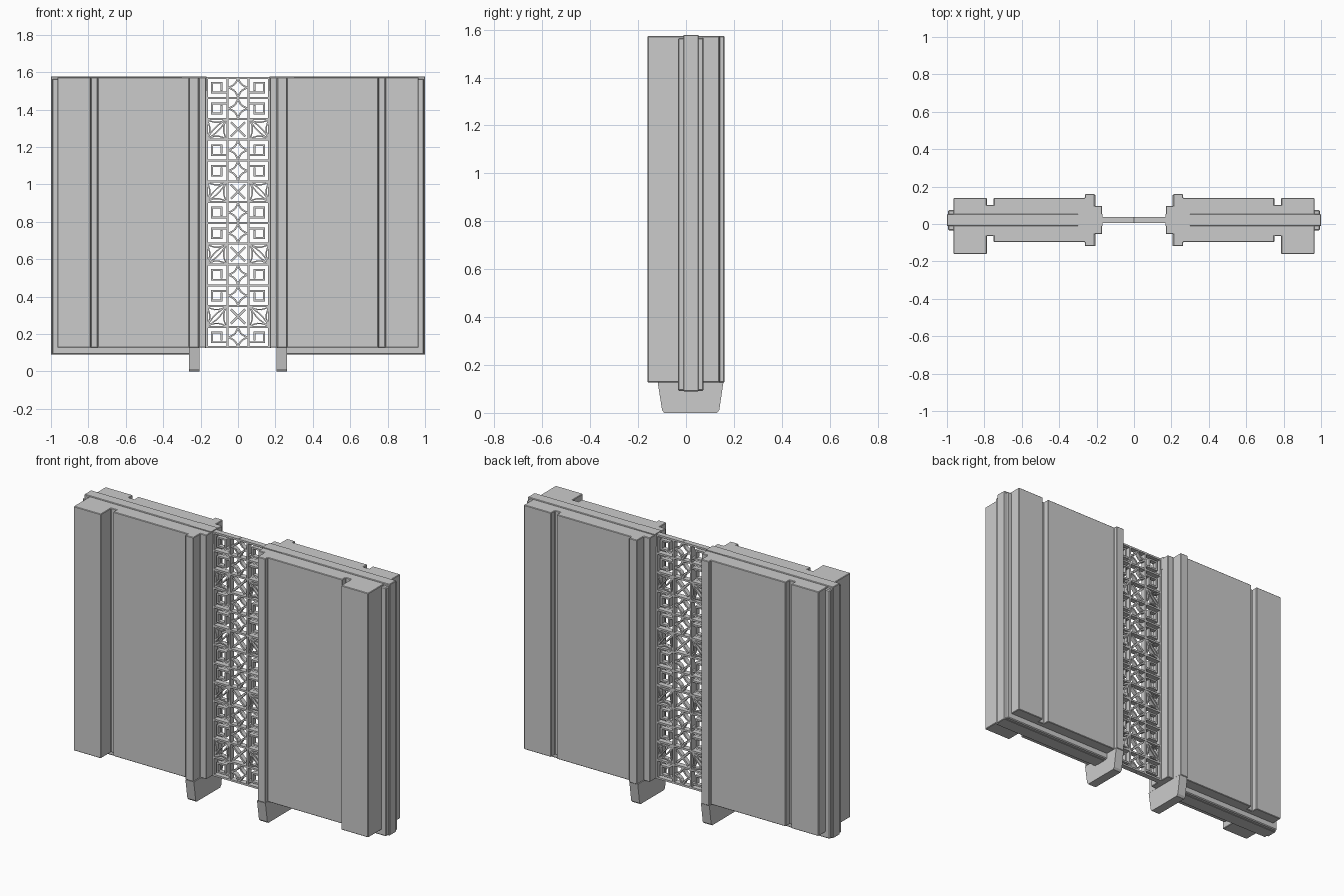
import bpy, bmesh, math
from mathutils import Vector

if "Cube" in bpy.data.objects:
    bpy.data.objects.remove(bpy.data.objects["Cube"])

TOP, BASE, LIP = 1.573, 0.127, 0.09


def make_object(name, bm):
    bmesh.ops.recalc_face_normals(bm, faces=bm.faces)
    me = bpy.data.meshes.new(name)
    bm.to_mesh(me)
    bm.free()
    ob = bpy.data.objects.new(name, me)
    bpy.context.collection.objects.link(ob)
    return ob


def prism(bm, pts, offset):
    """Extrude a closed outline of 3D points along offset."""
    f = bm.faces.new([bm.verts.new(p) for p in pts])
    ext = bmesh.ops.extrude_face_region(bm, geom=[f], use_keep_orig=True)
    bmesh.ops.translate(bm, vec=offset,
                        verts=[v for v in ext['geom'] if isinstance(v, bmesh.types.BMVert)])


def part(name, outline, offset, bevel=0.0):
    """One part on the right, mirrored to the left."""
    bm = bmesh.new()
    prism(bm, outline, offset)
    ob = make_object(name, bm)
    if bevel:
        b = ob.modifiers.new("bevel", 'BEVEL')
        b.width, b.segments = bevel, 1
    ob.modifiers.new("mirror", 'MIRROR')
    return ob


def box(name, x0, x1, y0, y1, z0, z1, bevel=0.0):
    return part(name, [(x0, y0, z0), (x1, y0, z0), (x1, y1, z0), (x0, y1, z0)],
                (0, 0, z1 - z0), bevel)


# Wall panel: plan outline with inner step, rib, grooves and thick outer pilaster
plan = [(.17, -.053), (.21, -.053), (.21, -.118), (.262, -.118), (.262, -.096),
        (.75, -.096), (.75, -.064), (.787, -.064), (.787, -.16), (.965, -.16),
        (.965, .139), (.787, .139), (.787, .102), (.75, .102), (.75, .139),
        (.262, .139), (.262, .16), (.21, .16), (.21, .096), (.17, .096)]
part("wall_panel", [(x, y, BASE) for x, y in plan], (0, 0, TOP - BASE), 0.003)

# Tongue around the outer edge and bottom, with a raised core strip
box("edge_tongue", .25, .994, -.034, .074, LIP + .002, TOP - .008, 0.005)
box("core_strip", .25, 1.0, -.011, .053, LIP, 1.578, 0.003)
box("core_top", .168, .3, -.011, .053, 1.5, 1.578)

# Tapered foot beneath each rib
part("rib_foot", [(.207, -.118, BASE), (.207, .156, BASE),
                  (.207, .139, .012), (.207, .129, 0),
                  (.207, -.091, 0), (.207, -.1, .012)], (.055, 0, 0))

# Lattice screen between the panels
Y0, Y1 = .005, .037
bm = bmesh.new()


def bars(pts, w, inset=0.0):
    """Rectangular bars following an x, z polyline."""
    for a, b in zip(pts, pts[1:]):
        a, b = Vector(a), Vector(b)
        d = (b - a).normalized() * w / 2
        n = Vector((-d.y, d.x))
        q = [a - d + n, b + d + n, b + d - n, a - d - n]
        prism(bm, [(p.x, Y0 + inset, p.y) for p in q], (0, Y1 - Y0 - 2 * inset, 0))


def bow(a, b, sag, n=5):
    """Curve from a to b, bent sideways by sag."""
    a, b = Vector(a), Vector(b)
    side = Vector((a.y - b.y, b.x - a.x)).normalized()
    return [a.lerp(b, i / n) + side * sag * math.sin(math.pi * i / n) for i in range(n + 1)]


ROWS = 13
ch = (TOP - BASE) / ROWS
cw = .114
for i in range(ROWS + 1):
    z = min(max(TOP - i * ch, BASE + .005), TOP - .005)
    bars([(-.17, z), (.17, z)], .011)
for x in (-.166, -.057, .057, .166):
    bars([(x, BASE + .005), (x, TOP - .005)], .011)

square = [(-1, -1), (1, -1), (1, 1), (-1, 1), (-1, -1)]
diamond = [(0, -1), (1, 0), (0, 1), (-1, 0), (0, -1)]
bracket = [(1, .5), (-.5, .5), (-.5, -.5), (.5, -.5), (.5, .25)]
for r in range(ROWS):
    for c in (-1, 0, 1):
        cx, cz = c * cw, TOP - (r + .5) * ch
        s = .052

        def place(pts, mx=1, mz=1):
            return [(cx + p[0] * s * mx, cz + p[1] * s * mz) for p in pts]

        if r % 3 == 2 and c == 0:          # crossed bars
            bars(place([(-.65, -.65), (.65, .65)]), .012, .003)
            bars(place([(-.65, .65), (.65, -.65)]), .012, .003)
        elif r % 3 == 2:                   # interlaced petals
            for a, b in zip(square, square[1:]):
                bars(place(bow(a, b, .3)), .007, .003)
            for sag in (.22, -.22):
                bars(place(bow((-1, -1), (1, 1), sag), -c), .007, .003)
        elif c == 0:                       # concave four-point star
            for a, b in zip(diamond, diamond[1:]):
                bars(place(bow(a, b, .2)), .009, .003)
        else:                              # open square bracket
            bars(place(bracket, -c, 1 if r % 3 else -1), .01, .003)
make_object("lattice_screen", bm)
